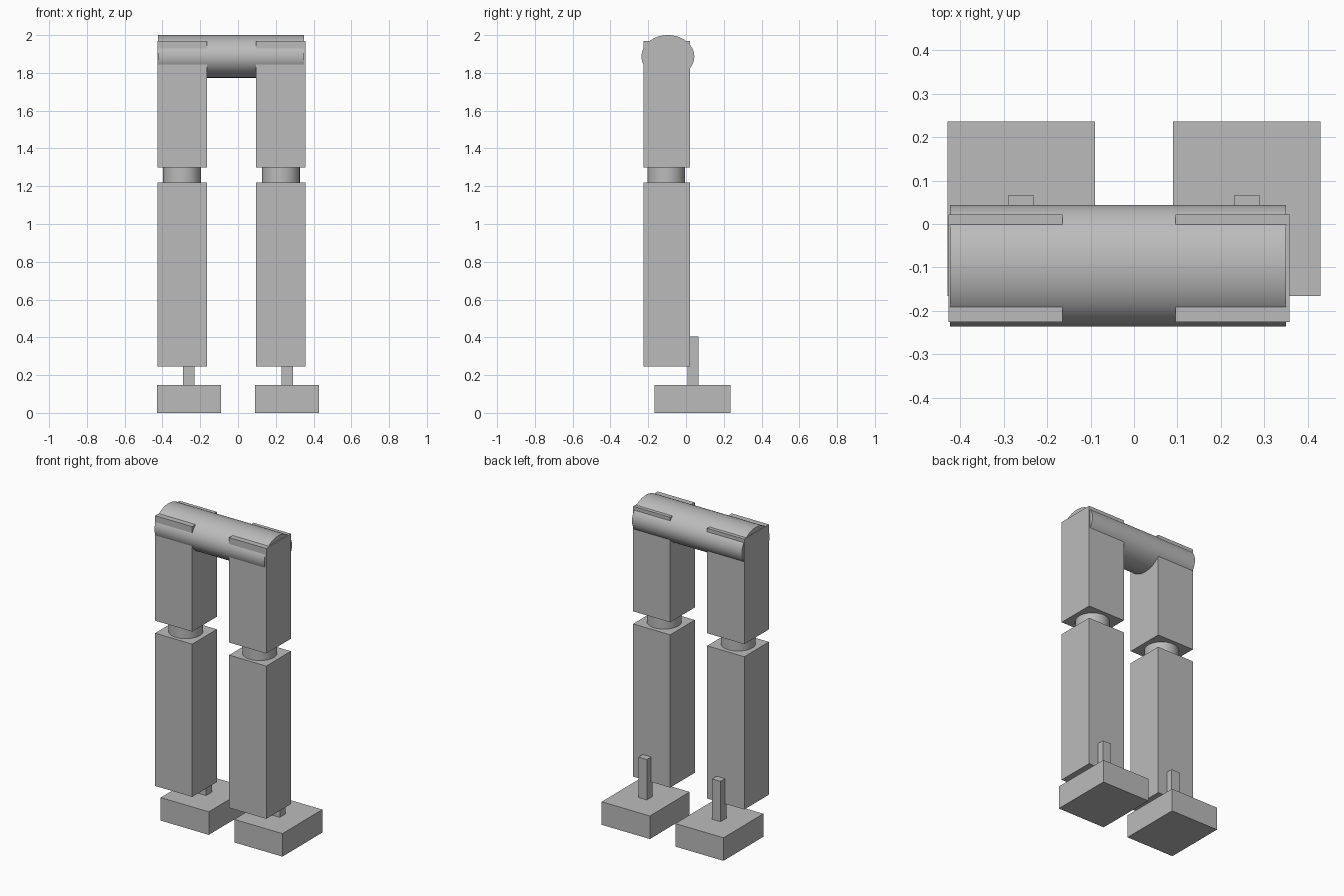
import bpy
import math

cube = bpy.data.objects.get("Cube")
if cube:
    bpy.data.objects.remove(cube, do_unlink=True)

# Single grey finish
grey = bpy.data.materials.new("plain grey")
grey.use_nodes = True
colour = (0.5, 0.5, 0.5, 1)
grey.diffuse_color = colour
grey.node_tree.nodes["Principled BSDF"].inputs["Base Color"].default_value = colour


def finish(name):
    obj = bpy.context.object
    obj.name = name
    obj.data.materials.append(grey)
    return obj


def box(name, x, y, z):
    """Box between the (low, high) limits on each axis."""
    limits = (x, y, z)
    bpy.ops.mesh.primitive_cube_add(size=1, location=[(a + b) / 2 for a, b in limits])
    bpy.context.object.scale = [b - a for a, b in limits]
    bpy.ops.object.transform_apply(location=False, rotation=False, scale=True)
    return finish(name)


def rod(name, radius, depth, centre, rotation=(0, 0, 0), squash=1):
    """Smooth-sided cylinder, optionally squashed in height."""
    bpy.ops.mesh.primitive_cylinder_add(vertices=64, radius=radius, depth=depth,
                                        location=centre, rotation=rotation)
    bpy.ops.object.transform_apply(location=False, rotation=True, scale=True)
    bpy.context.object.scale.z = squash
    bpy.ops.object.transform_apply(location=False, rotation=False, scale=True)
    bpy.ops.object.shade_smooth_by_angle(angle=math.radians(30))
    return finish(name)


# Oval hip bar across both legs
rod("hip_bar", 0.14, 0.775, (-0.037, -0.096, 1.887), (0, math.pi / 2, 0), 0.113 / 0.14)

# Legs sit slightly to the right of centre, feet are symmetric
LEG_Y = (-0.226, 0.022)
for side, sign, leg_x in (("right", -1, -0.296), ("left", 1, 0.227)):
    span = (leg_x - 0.131, leg_x + 0.131)
    box(side + "_thigh", span, LEG_Y, (1.3, 1.97))
    rod(side + "_knee", 0.1, 0.12, (leg_x, -0.104, 1.26))
    box(side + "_shin", span, LEG_Y, (0.245, 1.22))
    foot_x = sign * 0.26
    box(side + "_ankle_post", (foot_x - 0.03, foot_x + 0.03), (0.007, 0.066), (0.14, 0.405))
    box(side + "_foot", (foot_x - 0.17, foot_x + 0.17), (-0.166, 0.236), (0, 0.147))
